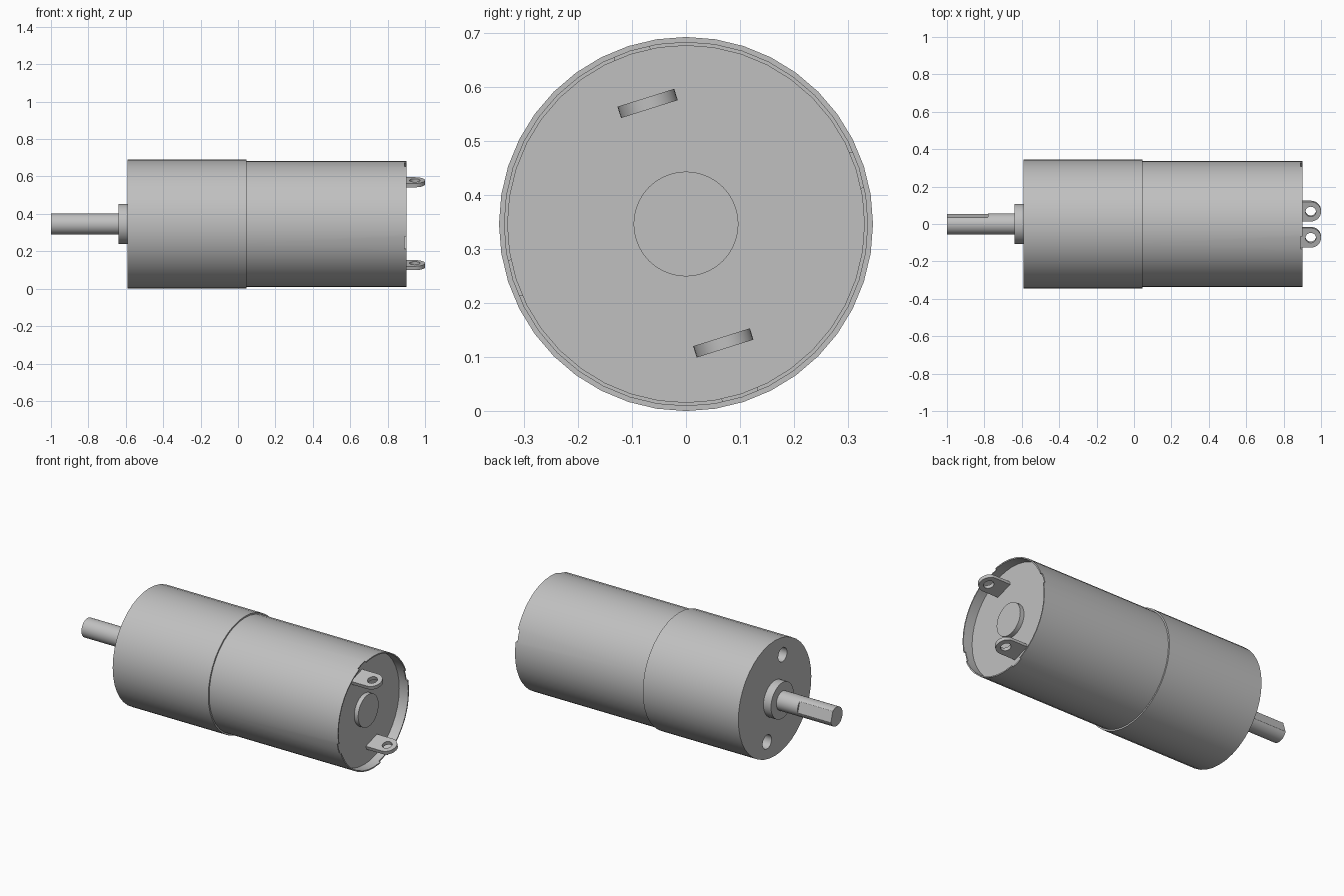
import bpy, bmesh, math
from mathutils import Matrix, Vector

old = bpy.data.objects.get("Cube")
if old:
    bpy.data.objects.remove(old, do_unlink=True)

AXIS_Z = 0.346                    # height of the motor axis
TILT = math.radians(17.5)         # roll shared by holes, notches, terminals and flat

metal = bpy.data.materials.new("grey metal")
metal.use_nodes = True
GREY = (0.53, 0.53, 0.53, 1)
metal.diffuse_color = GREY
bsdf = next(n for n in metal.node_tree.nodes if n.type == 'BSDF_PRINCIPLED')
bsdf.inputs["Base Color"].default_value = GREY


def make_object(name, bm):
    bmesh.ops.recalc_face_normals(bm, faces=bm.faces)
    mesh = bpy.data.meshes.new(name)
    bm.to_mesh(mesh)
    bm.free()
    mesh.materials.append(metal)
    obj = bpy.data.objects.new(name, mesh)
    bpy.context.collection.objects.link(obj)
    return obj


def lathe(name, profile, sides, y=0, z=AXIS_Z):
    """Revolve (x, radius) points about an axis along x, capping both ends."""
    bm = bmesh.new()
    rings = []
    for x, r in profile:
        angles = [2 * math.pi * i / sides for i in range(sides)]
        rings.append([bm.verts.new((x, y + r * math.cos(a), z + r * math.sin(a)))
                      for a in angles])
    for a, b in zip(rings, rings[1:]):
        for i in range(sides):
            j = (i + 1) % sides
            bm.faces.new((a[i], a[j], b[j], b[i]))
    bm.faces.new(rings[0])
    bm.faces.new(rings[-1])
    return make_object(name, bm)


def box(name, size, place):
    bm = bmesh.new()
    bmesh.ops.create_cube(bm, size=1, matrix=place @ Matrix.Diagonal((*size, 1)))
    return make_object(name, bm)


def rolled(angle, x, radius):
    """Frame at an angle about the motor axis, its y pointing outwards."""
    return (Matrix.Translation((0, 0, AXIS_Z)) @ Matrix.Rotation(angle, 4, 'X')
            @ Matrix.Translation((x, radius, 0)))


def cut(obj, cutter):
    mod = obj.modifiers.new("cut", 'BOOLEAN')
    mod.operation = 'DIFFERENCE'
    mod.solver = 'EXACT'
    mod.object = cutter
    bpy.context.view_layer.objects.active = obj
    bpy.ops.object.modifier_apply(modifier=mod.name)
    bpy.data.objects.remove(cutter, do_unlink=True)


# Gearbox housing with two mounting holes
gearbox = lathe("gearbox", [(-0.59, 0.346), (0.045, 0.346)], 40)
for side in (0, math.pi):
    pos = rolled(TILT + math.pi / 2 + side, 0, 0.245).translation
    cut(gearbox, lathe("hole_cutter", [(-0.7, 0.042), (-0.52, 0.042)], 24, pos.y, pos.z))

# Output bushing and shaft with a flat
bushing = lathe("bushing", [(-0.64, 0.108), (-0.58, 0.108)], 32)
shaft = lathe("shaft", [(-1.0, 0.057), (-0.58, 0.057)], 32)
cut(shaft, box("flat_cutter", (0.4, 0.1, 0.2), rolled(TILT, -0.98, 0.097)))

# Motor can: open rear cup with four notches in its rim
can = lathe("motor_can", [(0.03, 0.337), (0.9, 0.337), (0.9, 0.33), (0.84, 0.33)], 40)
for k in range(4):
    cut(can, box("notch_cutter", (0.03, 0.1, 0.068),
                 rolled(TILT + k * math.pi / 2, 0.904, 0.335)))

# Rear bearing cap
cap = lathe("rear_bearing_cap", [(0.83, 0.097), (0.866, 0.097)], 40)


# Terminal tabs with a round end and an eyelet
def terminal(name, y, z):
    half, thick, centre = 0.055, 0.022, 0.945
    outline = [(0.83, -half)]
    for i in range(17):
        a = -math.pi / 2 + math.pi * i / 16
        outline.append((centre + half * math.cos(a), half * math.sin(a)))
    outline.append((0.83, half))
    bm = bmesh.new()
    face = bm.faces.new([bm.verts.new((px, py, -thick / 2)) for px, py in outline])
    ext = bmesh.ops.extrude_face_region(bm, geom=[face])
    verts = [v for v in ext["geom"] if isinstance(v, bmesh.types.BMVert)]
    bmesh.ops.translate(bm, verts=verts, vec=Vector((0, 0, thick)))
    obj = make_object(name, bm)
    eye = bmesh.new()
    bmesh.ops.create_cone(eye, cap_ends=True, segments=24, radius1=0.028, radius2=0.028,
                          depth=0.1, matrix=Matrix.Translation((centre, 0, 0)))
    cut(obj, make_object("eyelet_cutter", eye))
    obj.data.transform(Matrix.Translation((0, y, z)) @ Matrix.Rotation(TILT, 4, 'X'))
    return obj


upper = terminal("upper_terminal", -0.071, 0.569)
lower = terminal("lower_terminal", 0.069, 0.126)

# Smooth round walls, keep edges crisp
bpy.ops.object.select_all(action='DESELECT')
for obj in (gearbox, bushing, shaft, can, cap, upper, lower):
    obj.select_set(True)
    bpy.context.view_layer.objects.active = obj
bpy.ops.object.shade_smooth_by_angle(angle=math.radians(30))
